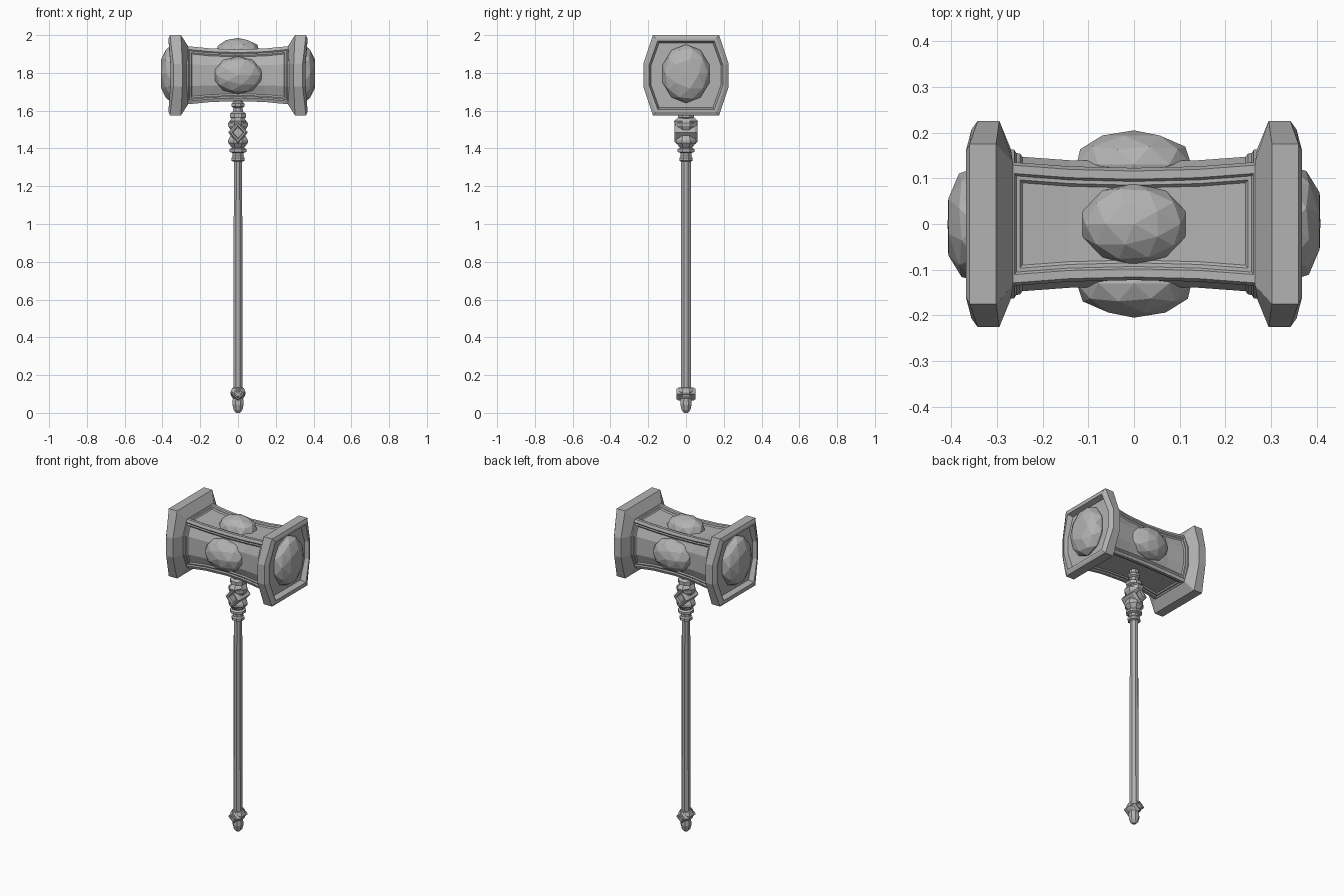
import bpy, bmesh, math
from mathutils import Vector, Matrix

cube = bpy.data.objects.get("Cube")
if cube:
    bpy.data.objects.remove(cube, do_unlink=True)

stone = bpy.data.materials.new("stone_grey")
stone.use_nodes = True
GREY = (0.45, 0.45, 0.45, 1)
stone.diffuse_color = GREY
stone.node_tree.nodes["Principled BSDF"].inputs["Base Color"].default_value = GREY

HEAD_Z = 1.7875


def finish(name, bm):
    bmesh.ops.recalc_face_normals(bm, faces=bm.faces[:])
    mesh = bpy.data.meshes.new(name)
    bm.to_mesh(mesh)
    bm.free()
    mesh.materials.append(stone)
    obj = bpy.data.objects.new(name, mesh)
    bpy.context.collection.objects.link(obj)
    return obj


def loft(rings):
    """Skin a list of equal point rings and cap both ends."""
    bm = bmesh.new()
    rows = [[bm.verts.new(p) for p in ring] for ring in rings]
    n = len(rows[0])
    for a, b in zip(rows, rows[1:]):
        for i in range(n):
            j = (i + 1) % n
            bm.faces.new((a[i], a[j], b[j], b[i]))
    bm.faces.new(rows[0])
    bm.faces.new(rows[-1])
    bmesh.ops.recalc_face_normals(bm, faces=bm.faces[:])
    return bm


def head_ring(x_top, x_side, top_y, side_y, top_z, side_z):
    """Eight-cornered section of the head, bowed out at front and back."""
    quarter = [(x_top, top_y, top_z), (x_side, side_y, side_z)]
    half = quarter + [(x, y, -z) for x, y, z in reversed(quarter)]
    full = half + [(x, -y, z) for x, y, z in reversed(half)]
    return [Vector((x, y, z + HEAD_Z)) for x, y, z in full]


def turned(name, profile, sides=8, depth=1.0):
    """Faceted turning about the shaft axis; profile holds (radius, z)."""
    rings = []
    for r, z in profile:
        angles = [math.tau * (i + 0.5) / sides for i in range(sides)]
        r /= math.cos(math.pi / sides)
        rings.append([Vector((r * math.cos(a), depth * r * math.sin(a), z)) for a in angles])
    return finish(name, loft(rings))


def gem(name, centre, out, size, flat=1.0):
    """Faceted oval stone; size is (width, height, bulge) with bulge along out."""
    bm = bmesh.new()
    bmesh.ops.create_icosphere(bm, subdivisions=2, radius=1)
    for v in bm.verts:
        v.co.z = max(-flat, min(flat, v.co.z)) / flat
    turn = Vector(out).to_track_quat('Z', 'Y').to_matrix().to_4x4()
    bm.transform(Matrix.Translation(centre) @ turn @ Matrix.Diagonal((*size, 1)))
    return finish(name, bm)


def diamond(name, z, half_w, half_h, depth):
    """Upright diamond block with a sunken face at front and back."""
    shape = [(half_w, 0), (0, half_h), (-half_w, 0), (0, -half_h)]
    steps = [(0.5, depth - 0.012), (0.6, depth), (0.8, depth), (1, depth - 0.012)]
    rings = [[Vector((x * s, -y, z + h * s)) for x, h in shape] for s, y in steps]
    rings += [[Vector((p.x, -p.y, p.z)) for p in ring] for ring in reversed(rings)]
    return finish(name, loft(rings))


# Waisted head block with stepped sunken panels on four sides
stations = []
for x in (-0.28, -0.14, 0, 0.14, 0.28):
    flare = (x / 0.28) ** 2
    stations.append(head_ring(x, x, 0.116 + 0.014 * flare, 0.15 + 0.014 * flare,
                              0.137 + 0.018 * flare, 0.055 + 0.005 * flare))
body = loft(stations)
body.normal_update()
panels = []
for direction in ((0, -1, 0), (0, 1, 0), (0, 0, 1), (0, 0, -1)):
    panels.append([f for f in body.faces if f.normal.dot(Vector(direction)) > 0.75])
for faces in panels:
    for thickness, depth in ((0.018, 0), (0.005, -0.007), (0.008, 0), (0.006, -0.007)):
        bmesh.ops.inset_region(body, faces=faces, thickness=thickness, depth=depth,
                               use_boundary=True, use_even_offset=True)
finish("head_block", body)

# Flared striking plates with a raised rim, and their end gems
for side, label in ((1, "left"), (-1, "right")):
    sections = [
        (0.265, 0.27, 0.135, 0.165, 0.155, 0.06),
        (0.302, 0.295, 0.175, 0.226, 0.2125, 0.06),
        (0.36, 0.342, 0.175, 0.226, 0.2125, 0.06),
        (0.368, 0.356, 0.16, 0.207, 0.195, 0.057),
        (0.368, 0.358, 0.15, 0.195, 0.182, 0.055),
        (0.335, 0.335, 0.142, 0.185, 0.172, 0.052),
    ]
    rings = [head_ring(a * side, b * side, *rest) for a, b, *rest in sections]
    finish(label + "_striking_plate", loft(rings))
    gem(label + "_end_gem", (0.345 * side, 0, HEAD_Z + 0.008), (side, 0, 0),
        (0.13, 0.155, 0.063), flat=0.87)

# Gems on the panels
gem("front_gem", (0, -0.13, HEAD_Z), (0, -1, 0), (0.132, 0.1, 0.075))
gem("back_gem", (0, 0.13, HEAD_Z), (0, 1, 0), (0.132, 0.1, 0.075))
gem("top_gem", (0, 0, 1.91), (0, 0, 1), (0.12, 0.09, 0.075))

# Shaft
turned("shaft", [(0.024, 0.09), (0.022, 1.36)], depth=1.15)

# Lower collars
turned("lower_collar", [(0.024, 1.33), (0.035, 1.335), (0.035, 1.35), (0.028, 1.36),
                        (0.028, 1.375), (0.044, 1.382), (0.044, 1.396), (0.03, 1.405)])

# Ornamental grip knot with diamonds
turned("knot_core", [(0.03, 1.4), (0.052, 1.43), (0.052, 1.445), (0.036, 1.475),
                     (0.036, 1.49), (0.052, 1.52), (0.052, 1.535), (0.03, 1.565)])
turned("knot_cup", [(0.028, 1.485), (0.044, 1.545), (0.03, 1.565)], depth=1.45)
diamond("knot_diamond", 1.485, 0.052, 0.062, 0.06)

# Neck and upper collars up to the head
turned("upper_collar", [(0.03, 1.555), (0.043, 1.565), (0.043, 1.585), (0.028, 1.595),
                        (0.024, 1.615), (0.034, 1.622), (0.034, 1.637), (0.026, 1.645),
                        (0.026, 1.67)])

# Pommel: collar, diamond and drop-shaped tip
turned("pommel_collar", [(0.026, 0.075), (0.037, 0.09), (0.04, 0.11), (0.03, 0.132),
                         (0.024, 0.134)], depth=1.15)
diamond("pommel_diamond", 0.1, 0.04, 0.035, 0.05)
turned("pommel_tip", [(0.01, 0), (0.023, 0.015), (0.03, 0.045), (0.028, 0.07), (0.02, 0.095)])
